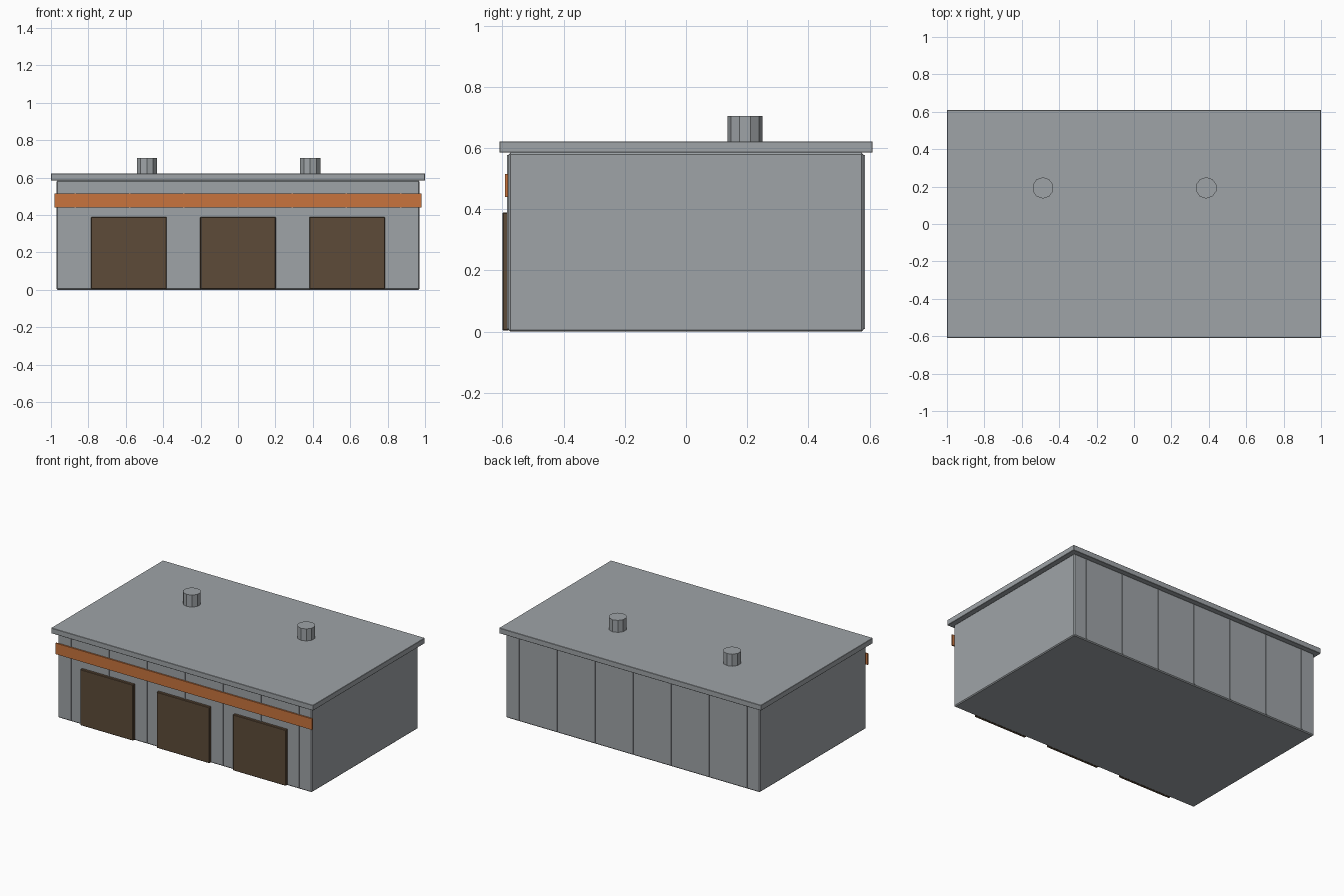
import bpy
import bmesh
from mathutils import Vector

cube = bpy.data.objects.get("Cube")
if cube:
    bpy.data.objects.remove(cube, do_unlink=True)


def material(name, rgb):
    mat = bpy.data.materials.new(name)
    mat.use_nodes = True
    mat.diffuse_color = (*rgb, 1)
    mat.node_tree.nodes["Principled BSDF"].inputs["Base Color"].default_value = (*rgb, 1)
    return mat


grey = material("concrete grey", (0.345, 0.37, 0.387))
orange = material("stripe orange", (0.58, 0.175, 0.048))
brown = material("door brown", (0.11, 0.07, 0.04))


def finish(name, bm, mat, bevel=0):
    mesh = bpy.data.meshes.new(name)
    bm.to_mesh(mesh)
    bm.free()
    mesh.materials.append(mat)
    obj = bpy.data.objects.new(name, mesh)
    bpy.context.collection.objects.link(obj)
    if bevel:
        mod = obj.modifiers.new("edge_bevel", 'BEVEL')
        mod.width = bevel
        mod.segments = 1
    return obj


def box(name, low, high, mat, bevel=0):
    low, high = Vector(low), Vector(high)
    bm = bmesh.new()
    bmesh.ops.create_cube(bm, size=1)
    bmesh.ops.scale(bm, vec=high - low, verts=bm.verts)
    bmesh.ops.translate(bm, vec=(low + high) / 2, verts=bm.verts)
    return finish(name, bm, mat, bevel)


# Main hall and overhanging flat roof
wall_x, wall_y, eave = 0.97, 0.58, 0.585
box("walls", (-wall_x, -wall_y, 0), (wall_x, wall_y, eave), grey, 0.006)
box("roof_slab", (-1, -0.61, eave), (1, 0.61, 0.622), grey, 0.002)

# Thin vertical panel ribs on the front and back walls
for side, y in (("front", -wall_y), ("back", wall_y)):
    for i in range(-3, 4):
        x = i * 0.29
        box(f"{side}_rib_{i + 4}", (x - 0.004, y - 0.005, 0.008),
            (x + 0.004, y + 0.005, 0.578), grey)

# Painted band across the front
box("front_band", (-0.98, -0.592, 0.44), (0.98, -0.582, 0.516), orange)

# Three loading doors
for label, x in (("right", -0.583), ("middle", 0), ("left", 0.583)):
    box(f"{label}_door", (x - 0.202, -0.6, 0.004), (x + 0.202, -0.578, 0.39), brown, 0.003)

# Roof vents
for label, x in (("right", -0.487), ("left", 0.386)):
    bm = bmesh.new()
    bmesh.ops.create_cone(bm, cap_ends=True, segments=10, radius1=0.057,
                          radius2=0.057, depth=0.09)
    bmesh.ops.translate(bm, vec=(x, 0.193, 0.66), verts=bm.verts)
    finish(f"{label}_vent", bm, grey)
